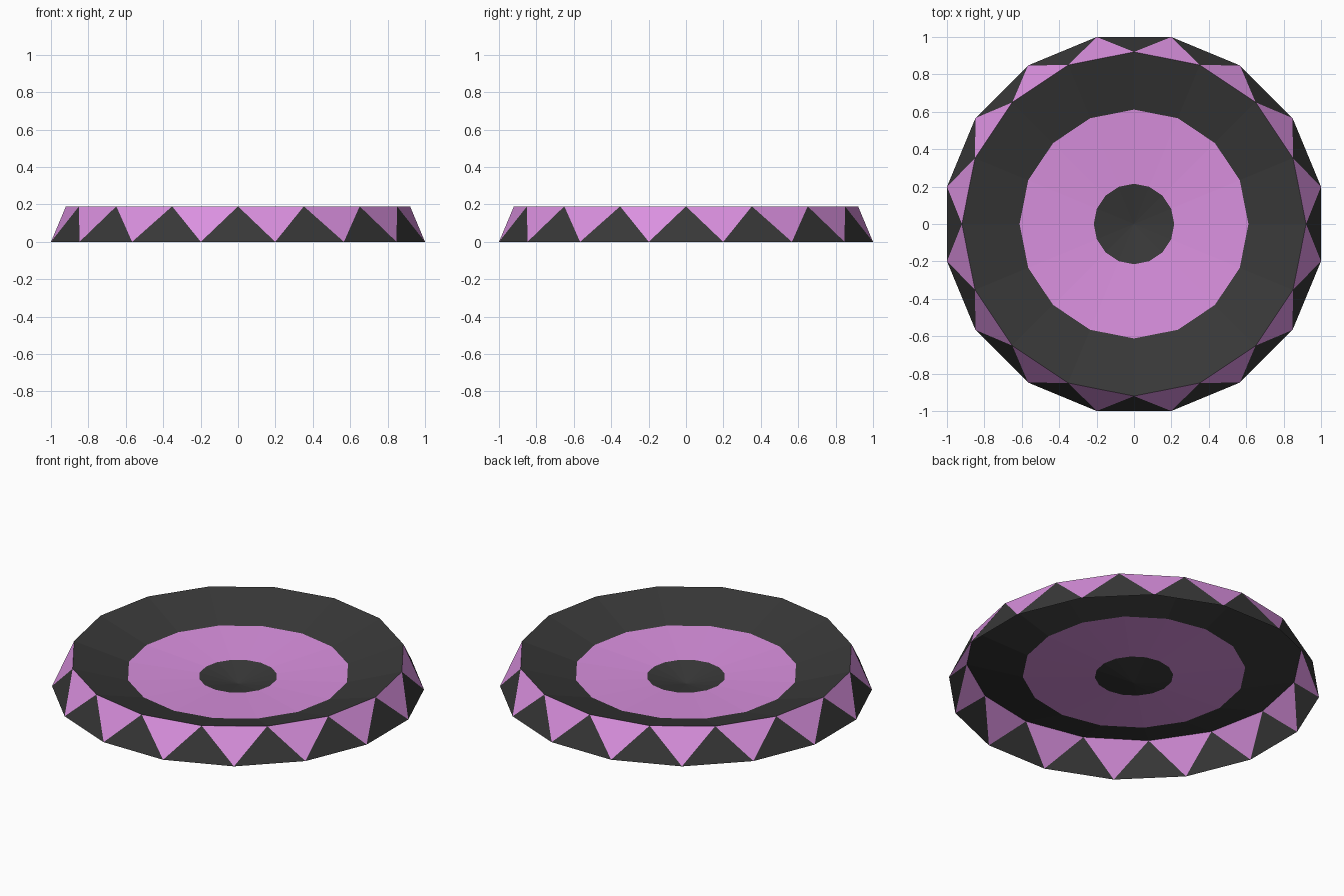
import bpy, math

if "Cube" in bpy.data.objects:
    bpy.data.objects.remove(bpy.data.objects["Cube"])

N = 16


def material(name, rgb):
    m = bpy.data.materials.new(name)
    m.diffuse_color = (*rgb, 1)
    m.use_nodes = True
    m.node_tree.nodes["Principled BSDF"].inputs["Base Color"].default_value = m.diffuse_color
    return m


dark = material("charcoal", (0.04, 0.04, 0.04))
pink = material("orchid", (0.70, 0.28, 0.74))


def ring(radius, z, shift=0.0):
    step = 2 * math.pi / N
    return [(radius * math.cos((i + shift) * step),
             radius * math.sin((i + shift) * step), z) for i in range(N)]


def build(name, verts, faces, mats, indices):
    me = bpy.data.meshes.new(name)
    me.from_pydata(verts, [], faces)
    for m in mats:
        me.materials.append(m)
    for p, i in zip(me.polygons, indices):
        p.material_index = i
    ob = bpy.data.objects.new(name, me)
    bpy.context.collection.objects.link(ob)
    return ob


# Sloped rim wall: antiprism of alternating dark and pink triangles
faces, idx = [], []
for i in range(N):
    j = (i + 1) % N
    faces += [(i, j, N + j), (i, N + j, N + i)]
    idx += [0, 1]
# bottom ring is offset half a step behind the top ring
build("rim_wall", ring(1.0195, 0, -0.5) + ring(0.92, 0.19),
      [(i, (i + 1) % N, N + i) for i in range(N)] +
      [((i + 1) % N, N + (i + 1) % N, N + i) for i in range(N)],
      [dark, pink], [0] * N + [1] * N)


# Shallow dish bands stepping inward
def band(name, outer, inner, mat):
    build(name, ring(*outer) + ring(*inner),
          [(i, (i + 1) % N, N + (i + 1) % N, N + i) for i in range(N)],
          [mat], [0] * N)


band("outer_dish", (0.92, 0.19), (0.612, 0.095), dark)
band("inner_dish", (0.612, 0.095), (0.215, 0.07), pink)

# Centre cone dipping to a point
build("centre_cone", ring(0.215, 0.07) + [(0, 0, 0.025)],
      [(i, (i + 1) % N, N) for i in range(N)], [dark], [0] * N)
